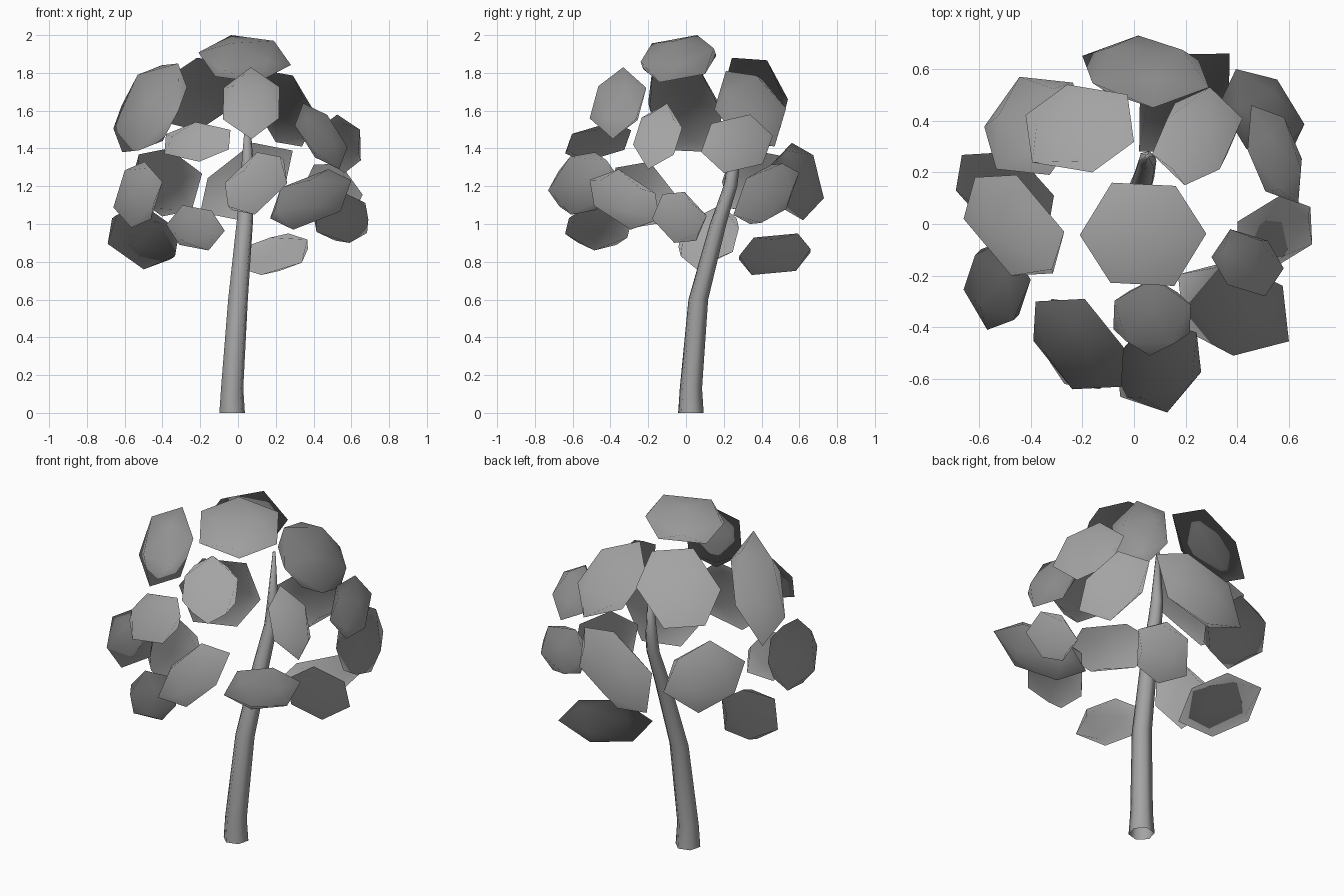
import bpy, math
from mathutils import Vector, Matrix

if "Cube" in bpy.data.objects:
    bpy.data.objects.remove(bpy.data.objects["Cube"])

grey = bpy.data.materials.new("soft_grey")
grey.diffuse_color = (0.37, 0.37, 0.37, 1)
grey.use_nodes = True
grey.node_tree.nodes["Principled BSDF"].inputs["Base Color"].default_value = grey.diffuse_color
CROWN = Vector((0, 0, 1.15))


def make(name, verts, faces, puffy=False):
    me = bpy.data.meshes.new(name)
    me.from_pydata(verts, [], faces)
    for p in me.polygons:
        p.use_smooth = True
    if puffy:  # foliage shading radiates from the crown centre
        me.normals_split_custom_set_from_vertices(
            [(Vector(v) - CROWN).normalized() for v in verts])
    me.materials.append(grey)
    ob = bpy.data.objects.new(name, me)
    bpy.context.collection.objects.link(ob)
    return ob


# Trunk: bent tapering six-sided tube (x, y, z, radius), open at the foot
path = [(-.031, .026, 0, .07), (-.031, .026, .13, .061), (0, .065, .6, .054),
        (.035, .17, 1.0, .045), (.05, .235, 1.2, .038), (.05, .25, 1.3, .034),
        (.052, .262, 1.62, .008)]
SIDES = 6
tv, tf = [], []
for x, y, z, r in path:
    for k in range(SIDES):
        a = math.tau * k / SIDES + math.radians(15)
        tv.append((x + r * math.cos(a), y + r * math.sin(a), z))
for i in range(len(path) - 1):
    for k in range(SIDES):
        a, b = i * SIDES + k, i * SIDES + (k + 1) % SIDES
        tf.append((a, b, b + SIDES, a + SIDES))
tf.append(tuple(range(len(tv) - SIDES, len(tv))))
make("trunk", tv, tf)


# Leaf clump: twenty-sided solid standing on a face
def polar(r, deg, z):
    a = math.radians(deg)
    return Vector((r * math.cos(a), r * math.sin(a), z))


ico_v = ([polar(.607, 120 * k, .795) for k in range(3)]
         + [polar(.982, 120 * k + 60, .188) for k in range(3)]
         + [polar(.982, 120 * k, -.188) for k in range(3)]
         + [polar(.607, 120 * k + 60, -.795) for k in range(3)])
ico_f = [(0, 1, 2), (11, 10, 9)]
for k in range(3):
    n = (k + 1) % 3
    ico_f += [(k, 3 + k, n), (k, 6 + k, 3 + k), (n, 3 + k, 6 + n),
              (6 + k, 9 + k, 3 + k), (6 + n, 3 + k, 9 + k),
              (6 + n, 9 + k, 9 + n)]


def main_axis(m, start):
    v = Vector(start)
    for _ in range(60):
        v = (m @ v).normalized()
    return v


def clump(name, x0, x1, y0, y1, z0, z1, cxy, cxz, cyz):
    """Flattened solid filling the extents, slanted in the three planes."""
    lo, hi = Vector((x0, y0, z0)), Vector((x1, y1, z1))
    h = (hi - lo) / 2
    c = Matrix(((1, cxy, cxz), (cxy, 1, cyz), (cxz, cyz, 1)))
    while c.determinant() < 0.15:
        for i in range(3):
            for j in range(3):
                if i != j:
                    c[i][j] *= 0.93
    s = Matrix([[c[i][j] * h[i] * h[j] for j in range(3)] for i in range(3)])
    # Square root of the shape matrix
    y, z = s.copy(), Matrix.Identity(3)
    for _ in range(25):
        y, z = (y + z.inverted()) * 0.5, (z + y.inverted()) * 0.5
    thin = main_axis(s.inverted(), (.31, .42, .85))
    wide = main_axis(s, (.83, .45, .33))
    wide = (wide - thin * wide.dot(thin)).normalized()
    rot = Matrix((wide, thin.cross(wide), thin)).transposed()
    pts = [y @ (rot @ p) for p in ico_v]
    mn = [min(p[i] for p in pts) for i in range(3)]
    mx = [max(p[i] for p in pts) for i in range(3)]
    make(name, [[lo[i] + (p[i] - mn[i]) / (mx[i] - mn[i]) * (hi[i] - lo[i])
                 for i in range(3)] for p in pts], ico_f, puffy=True)


# Extents in x, y, z, then slants in the xy, xz and yz planes
upper = [
    (-.21, .28, -.24, .16, 1.75, 2.0, 0, -.05, .2),
    (-.42, .00, .20, .54, 1.50, 1.88, .1, .3, -.3),
    (.07, .42, .15, .53, 1.41, 1.81, .22, -.35, -.25),
    (.44, .65, .08, .46, 1.27, 1.58, -.45, -.15, .1),
    (.30, .58, -.28, -.02, 1.29, 1.64, -.2, -.55, .2),
    (-.08, .22, -.51, -.21, 1.45, 1.83, 0, 0, .15),
    (-.39, -.04, -.64, -.29, 1.33, 1.54, -.4, .1, .4),
    (-.66, -.27, -.20, .19, 1.38, 1.85, -.5, .48, -.3),
]
lower = [
    (-.20, .29, .45, .73, 1.02, 1.43, -.15, .5, -.2),
    (-.58, -.19, .19, .57, 1.04, 1.40, .2, -.1, 0),
    (.33, .66, .25, .60, 1.00, 1.32, -.35, -.2, .45),
    (.40, .69, -.18, .11, .90, 1.17, .28, -.1, -.2),
    (.17, .60, -.51, -.14, .97, 1.29, -.2, .45, -.4),
    (-.07, .26, -.73, -.36, 1.05, 1.38, .1, .45, .2),
    (-.38, -.07, -.64, -.29, .86, 1.10, -.25, -.1, 0),
    (-.66, -.40, -.41, -.06, .98, 1.33, -.05, .22, -.2),
    (-.69, -.31, -.04, .28, .76, 1.10, -.33, -.25, .3),
    (.02, .37, .28, .66, .73, .95, .45, .35, .2),
]
for group, specs in (("upper", upper), ("lower", lower)):
    for i, spec in enumerate(specs):
        clump(f"{group}_leaf_{i + 1:02d}", *spec)
